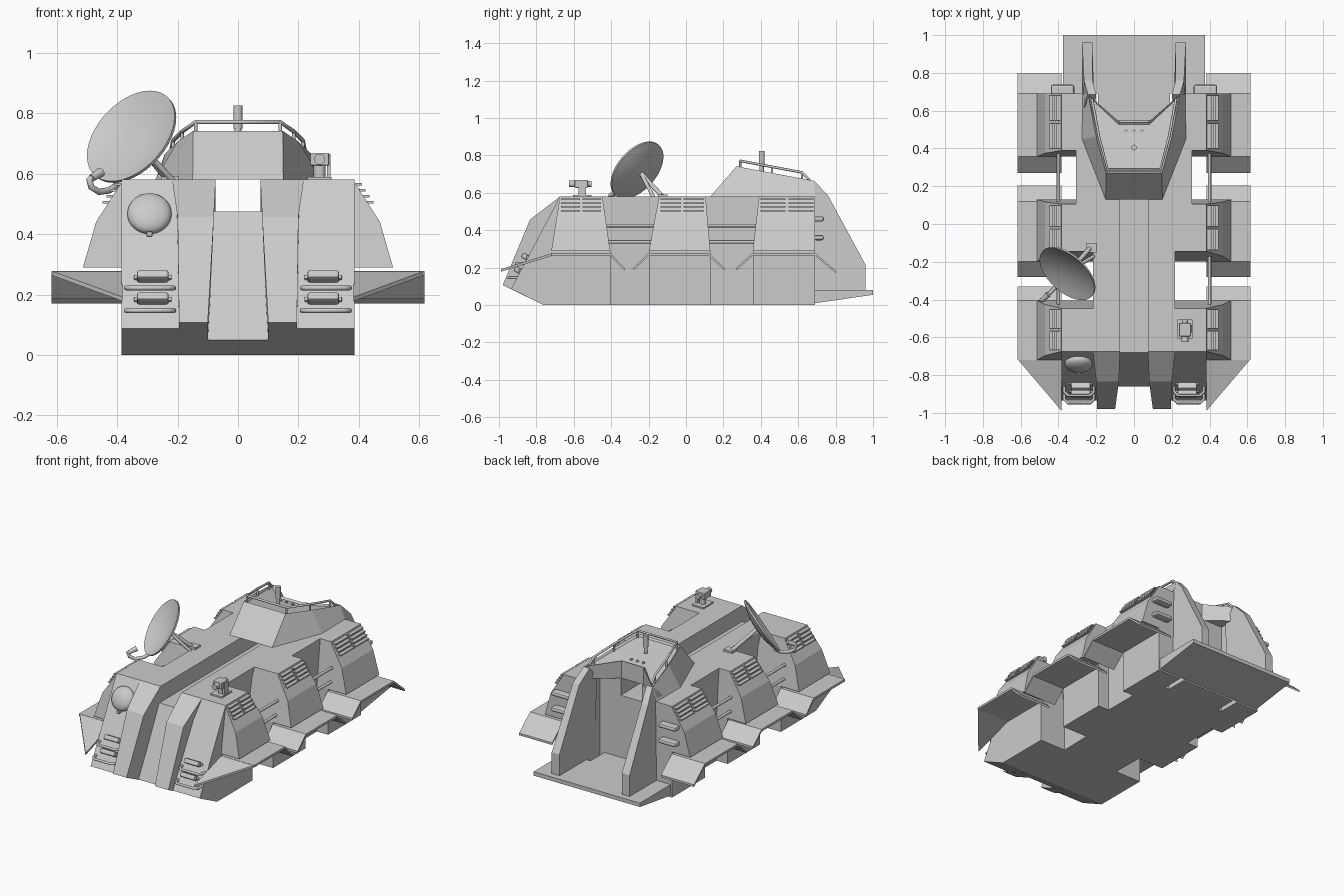
import bpy, bmesh, math
from mathutils import Vector, Matrix

cube = bpy.data.objects.get("Cube")
if cube:
    bpy.data.objects.remove(cube)

GREY = (0.6, 0.6, 0.6, 1)
mat = bpy.data.materials.new("plain grey")
mat.use_nodes = True
mat.diffuse_color = GREY
mat.node_tree.nodes["Principled BSDF"].inputs["Base Color"].default_value = GREY


def finish(name, bm, smooth=False):
    bmesh.ops.recalc_face_normals(bm, faces=bm.faces)
    me = bpy.data.meshes.new(name)
    bm.to_mesh(me)
    bm.free()
    ob = bpy.data.objects.new(name, me)
    bpy.context.collection.objects.link(ob)
    me.materials.append(mat)
    if smooth:
        bpy.ops.object.select_all(action='DESELECT')
        ob.select_set(True)
        bpy.context.view_layer.objects.active = ob
        bpy.ops.object.shade_smooth_by_angle(angle=math.radians(40))
    return ob


def loft(name, ring_a, ring_b, inset=0):
    """Solid between two matching rings; the second cap can be recessed."""
    bm = bmesh.new()
    a = [bm.verts.new(p) for p in ring_a]
    b = [bm.verts.new(p) for p in ring_b]
    n = len(a)
    bm.faces.new(a)
    cap = bm.faces.new(b)
    for i in range(n):
        j = (i + 1) % n
        bm.faces.new((a[i], a[j], b[j], b[i]))
    bmesh.ops.recalc_face_normals(bm, faces=bm.faces)
    if inset:
        bmesh.ops.inset_region(bm, faces=[cap], thickness=inset, depth=-inset)
    return finish(name, bm)


def slab(name, profile, x0, x1):
    """Extrude a (y, z) profile from x0 to x1."""
    return loft(name, [(x0, y, z) for y, z in profile], [(x1, y, z) for y, z in profile])


def box(name, loc, size, bevel=0, tilt=0):
    bm = bmesh.new()
    bmesh.ops.create_cube(bm, size=1)
    bmesh.ops.scale(bm, vec=size, verts=bm.verts)
    if bevel:
        bmesh.ops.bevel(bm, geom=bm.edges[:], offset=bevel, segments=2, affect='EDGES', profile=0.5)
    bmesh.ops.transform(bm, matrix=Matrix.Translation(loc) @ Matrix.Rotation(tilt, 4, 'X'), verts=bm.verts)
    return finish(name, bm)


def lathe(name, profile, loc, axis, steps=32):
    """Revolve a (radius, height) profile about an axis."""
    bm = bmesh.new()
    vs = [bm.verts.new((r, 0, h)) for r, h in profile]
    es = [bm.edges.new(e) for e in zip(vs, vs[1:])]
    bmesh.ops.spin(bm, geom=vs + es, cent=(0, 0, 0), axis=(0, 0, 1), angle=math.tau, steps=steps)
    bmesh.ops.remove_doubles(bm, verts=bm.verts, dist=0.0005)
    rot = Vector(axis).to_track_quat('Z', 'Y').to_matrix().to_4x4()
    bmesh.ops.transform(bm, matrix=Matrix.Translation(loc) @ rot, verts=bm.verts)
    return finish(name, bm, True)


def pipe(name, points, radius):
    cu = bpy.data.curves.new(name, 'CURVE')
    cu.dimensions = '3D'
    cu.bevel_depth = radius
    cu.bevel_resolution = 2
    cu.use_fill_caps = True
    sp = cu.splines.new('POLY')
    sp.points.add(len(points) - 1)
    for p, co in zip(sp.points, points):
        p.co = (*co, 1)
    cu.materials.append(mat)
    ob = bpy.data.objects.new(name, cu)
    bpy.context.collection.objects.link(ob)


def rod(name, a, b, r):
    a, b = Vector(a), Vector(b)
    h = (b - a).length
    lathe(name, [(0, 0), (r, 0), (r, h), (0, h)], a, b - a, 16)


def plate_y(z):
    return -0.674 - (0.58 - z) * 0.527


def roof_z(y):
    return 0.74 - (y - 0.28) * 0.187


# Central hull with the sunken deck channel, and the rear ramp
slab("centre_hull", [(-.68, .475), (-.86, .05), (-.76, 0), (.69, 0), (.69, .08), (.55, .08), (.55, .475)], -.19, .19)
slab("rear_ramp", [(.69, .01), (1, .055), (1, .08), (.69, .08)], -.375, .375)

# Side profiles of the three hull blocks
BLOCKS = [
    [(-.674, .58), (-.935, .087), (-.76, 0), (-.405, 0), (-.405, .29), (-.447, .58)],
    [(-.145, .58), (-.198, .29), (-.198, 0), (.13, 0), (.13, .29), (.105, .58)],
    [(.39, .58), (.357, .29), (.357, 0), (.69, 0), (.69, .58)]]
# Front and back y of each pod at its top and its bottom
PODS = [(-.674, -.447, -.72, -.405), (-.145, .105, -.198, .13), (.39, .69, .357, .69)]
POD_SECTION = [(.38, .58), (.47, .44), (.513, .29), (.37, .29)]
FLAPS = [[(-.72, .278), (-.405, .278), (-.33, .2)],
         [(-.28, .2), (-.198, .278), (.12, .278), (.205, .2)],
         [(.27, .2), (.357, .278), (.69, .278), (.8, .185)]]

for s, side in ((1, "left"), (-1, "right")):
    # Deck rib that bends down over the bow
    prof = [(-.674, .58), (-.834, .457), (-.98, .107), (-.76, 0), (.55, 0), (.55, .58)]
    inner = [.074, .08, .1, .1, .074, .074]
    outer = [.218, .2, .195, .195, .218, .218]
    loft(side + "_deck_rib", [(s * x, *p) for x, p in zip(inner, prof)],
         [(s * x, *p) for x, p in zip(outer, prof)])
    slab(side + "_waist", [(.1, 0), (.55, 0), (.55, .58), (.1, .58)], s * .19, s * .307)

    for i, (block, pod, flap) in enumerate(zip(BLOCKS, PODS, FLAPS)):
        tag = f"{side}_{('front', 'middle', 'rear')[i]}"
        slab(tag + "_hull_block", block, s * (.22 if i == 2 else .18), s * .385)
        # Armoured pod with slanted ends
        ends = []
        for k in (0, 1):
            ends.append([(s * x, pod[k] + (pod[k + 2] - pod[k]) * (.58 - z) / .29, z) for x, z in POD_SECTION])
        loft(tag + "_pod", *ends)
        # Louvre slats
        mid, half = (pod[0] + pod[1]) / 2, (pod[1] - pod[0]) / 2
        for z in (.565, .545, .525, .505):
            for d in (-.5, .5):
                box(tag + "_louvre", (s * (.385 + (.58 - z) * .643), mid + d * half, z),
                    (.03, half * .88, .008))
        # Bent skirt flap
        slab(tag + "_skirt", flap + [(y, z - .014) for y, z in reversed(flap)], s * .383, s * .617)

    # Pointed skirt at the bow
    tip = [(s * .383, -.99, .192), (s * .617, -.715, .278), (s * .383, -.715, .278)]
    loft(side + "_bow_skirt", tip, [(x, y, z - .014) for x, y, z in tip])

    # Pipes bridging the gaps between pods
    for y0, y1 in ((-.44, -.15), (.09, .39)):
        for z in (.425, .338):
            rod(side + "_gap_pipe", (s * .4, y0, z), (s * .4, y1, z), .009)

    # Buttress beside the rear bay
    prof = [(.6, .06), (.96, .06), (.96, .215), (.76, .585), (.685, .665), (.6, .58)]
    loft(side + "_rear_buttress", [(s * x, *p) for x, p in zip([.22] * 4 + [.2, .21], prof)],
         [(s * x, *p) for x, p in zip([.275] * 3 + [.265, .243, .27], prof)])

    # Tail lamps
    for z in (.46, .36):
        box(side + "_tail_lamp", (s * .378, .71, z), (.125, .055, .028), .012)

    # Bow lamps and their guard bars
    for z in (.255, .182):
        box(side + "_bow_lamp", (s * .282, plate_y(z) - .01, z + .003), (.105, .05, .03), .008, math.radians(-28))
        box(side + "_bow_lamp_base", (s * .282, plate_y(z), z), (.125, .02, .016), .004, math.radians(-28))
    for z in (.222, .147):
        y = plate_y(z)
        pipe(side + "_lamp_guard", [(s * .212, y + .01, z), (s * .212, y - .025, z), (s * .232, y - .045, z),
                                    (s * .35, y - .045, z), (s * .37, y - .025, z), (s * .37, y + .01, z)], .008)

# Turret with a recessed roof and a notched back
low = [(.15, .13), (.275, .45), (.272, .69), (.077, .54)]
high = [(.148, .27), (.2, .46), (.243, .685), (.077, .54)]


def both(pts):
    return pts + [(-x, y) for x, y in reversed(pts)]


loft("turret", [(x, y, .58) for x, y in both(low)],
     [(x, y, roof_z(y)) for x, y in both(high)], .012)

# Turret handrail and its posts
RAIL = [(.222, .66), (.215, .62), (.185, .46), (.14, .29)]
pipe("turret_rail", [(x, y, roof_z(y) + (0 if y == .66 else .033)) for x, y in both(RAIL)], .007)
for x, y in both(RAIL[1:]):
    rod("rail_post", (x, y, roof_z(y) - .015), (x, y, roof_z(y) + .033), .006)

# Periscope and roof studs
lathe("periscope", [(0, 0), (.011, 0), (.011, .04), (.015, .04), (.015, .115), (0, .115)], (0, .405, .71), (0, 0, 1), 16)
for x in (-.042, 0, .042):
    rod("roof_stud", (x, .49, roof_z(.49) - .02), (x, .49, roof_z(.49) - .005), .009)

# Dish antenna facing forward, up and to the right
axis = Vector((-.57, -.62, .53)).normalized()
centre = Vector((-.355, -.265, .725))
bowl = [(.177 * t / 8, .035 * (t / 8) ** 2 - .035) for t in range(9)]
lathe("dish", bowl + [(r, h - .01) for r, h in reversed(bowl)], centre, axis, 40)
rod("dish_strut", centre - axis * .04, (-.235, -.13, .585), .012)
rod("dish_brace", centre - axis * .04, (-.21, -.17, .57), .01)
box("dish_foot", (-.225, -.125, .585), (.06, .05, .015))
pipe("feed_arm", [(-.40, -.32, .565), (-.425, -.345, .545), (-.46, -.38, .54), (-.485, -.40, .555),
                  (-.492, -.405, .58), (-.475, -.395, .595)], .011)
lathe("feed_horn", [(0, 0), (.012, 0), (.016, .05), (0, .05)], (-.485, -.405, .585), -axis + Vector((0, 0, .9)), 16)

# Domed lamp on the right of the bow
normal = Vector((0, -.885, .466))
spot = Vector((-.293, plate_y(.465), .465))
dome = [(.073 * math.cos(a * math.pi / 16), .035 * math.sin(a * math.pi / 16)) for a in range(9)]
lathe("dome_lamp", [(0, -.01), (.073, -.01)] + dome, spot + normal * .008, normal)
box("dome_lamp_latch", (-.293, plate_y(.398) - .012, .4), (.02, .025, .016), .004)

# Sensor head on the left deck
box("sensor_base", (.27, -.555, .584), (.08, .1, .01))
rod("sensor_post", (.27, -.555, .58), (.27, -.555, .64), .02)
box("sensor_head", (.27, -.56, .648), (.062, .07, .042), .004)
box("sensor_side", (.3, -.555, .625), (.012, .04, .08))
rod("sensor_lens", (.27, -.625, .648), (.27, -.59, .648), .018)
rod("sensor_tail", (.27, -.53, .648), (.27, -.505, .648), .016)
